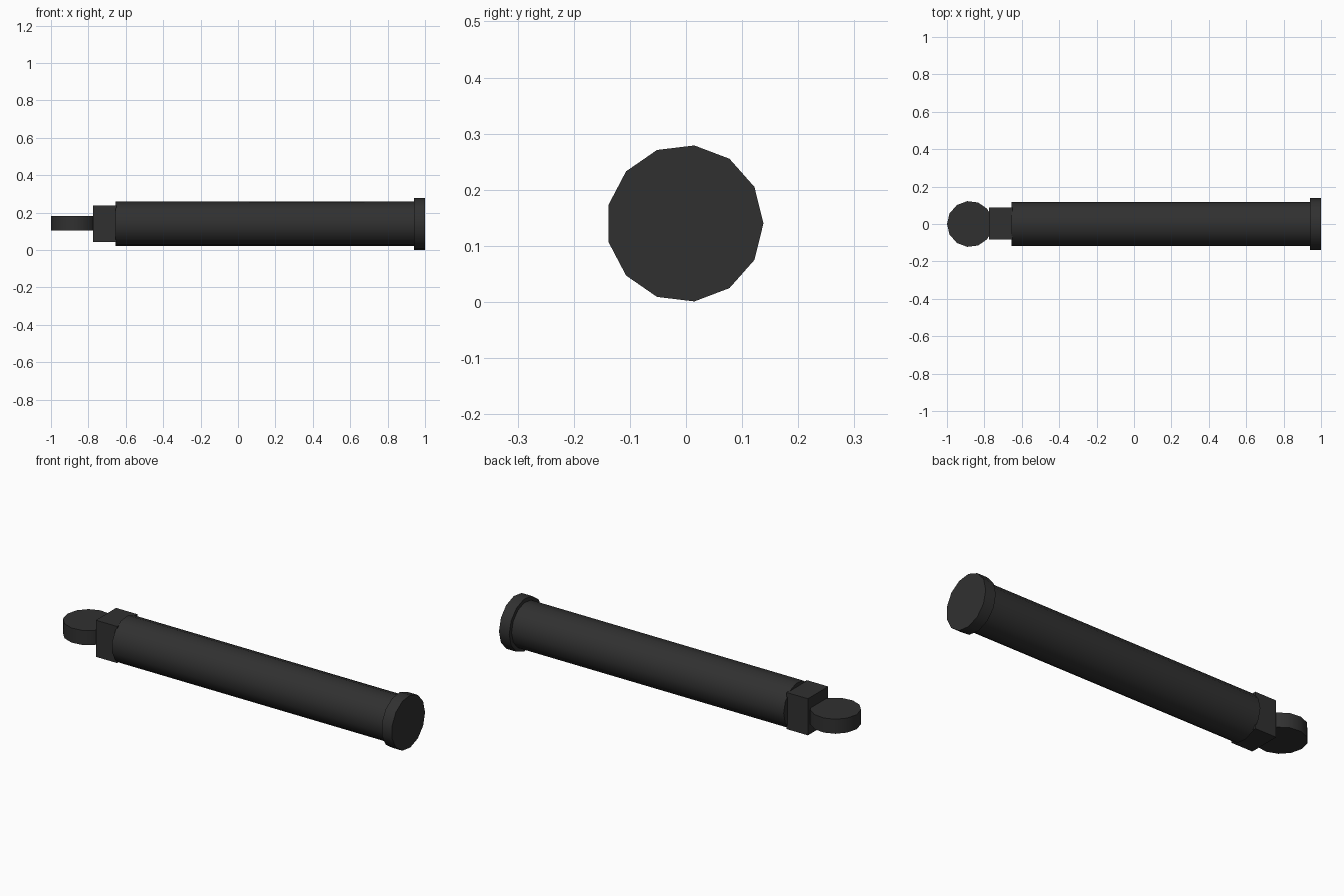
import bpy
import math
from mathutils import Matrix

cube = bpy.data.objects.get("Cube")
if cube:
    bpy.data.objects.remove(cube, do_unlink=True)

SIDES = 13
AXIS_Z = 0.14

black = bpy.data.materials.new("charcoal_black")
black.use_nodes = True
colour = (0.03, 0.03, 0.03, 1)
black.diffuse_color = colour
bsdf = black.node_tree.nodes["Principled BSDF"]
bsdf.inputs["Base Color"].default_value = colour
bsdf.inputs["Roughness"].default_value = 0.7


def finish(name):
    """Name the active object, bake its transform and shade it."""
    obj = bpy.context.object
    obj.name = name
    obj.data.materials.append(black)
    bpy.ops.object.transform_apply(location=False, rotation=True, scale=True)
    bpy.ops.object.shade_smooth_by_angle(angle=math.radians(30))


def rod(name, x0, x1, radius):
    """Cylinder along x with one corner pointing to +y."""
    bpy.ops.mesh.primitive_cylinder_add(
        vertices=SIDES, radius=radius, depth=x1 - x0,
        location=((x0 + x1) / 2, -0.002, AXIS_Z))
    obj = bpy.context.object
    obj.data.transform(Matrix.Rotation(math.pi / 2, 4, 'Y'))
    finish(name)


# Long barrel and wider end cap
rod("barrel", -0.655, 0.945, 0.12)
rod("end_cap", 0.94, 1.0, 0.14)

# Square collar at the other end
bpy.ops.mesh.primitive_cube_add(size=1, location=(-0.713, 0.002, AXIS_Z + 0.001))
bpy.context.object.scale = (0.125, 0.17, 0.194)
finish("square_collar")

# Flat round lug with one corner pointing to -x
bpy.ops.mesh.primitive_cylinder_add(
    vertices=SIDES, radius=0.123, depth=0.077,
    location=(-0.877, 0, AXIS_Z + 0.002), rotation=(0, 0, math.pi / 2))
finish("round_lug")
